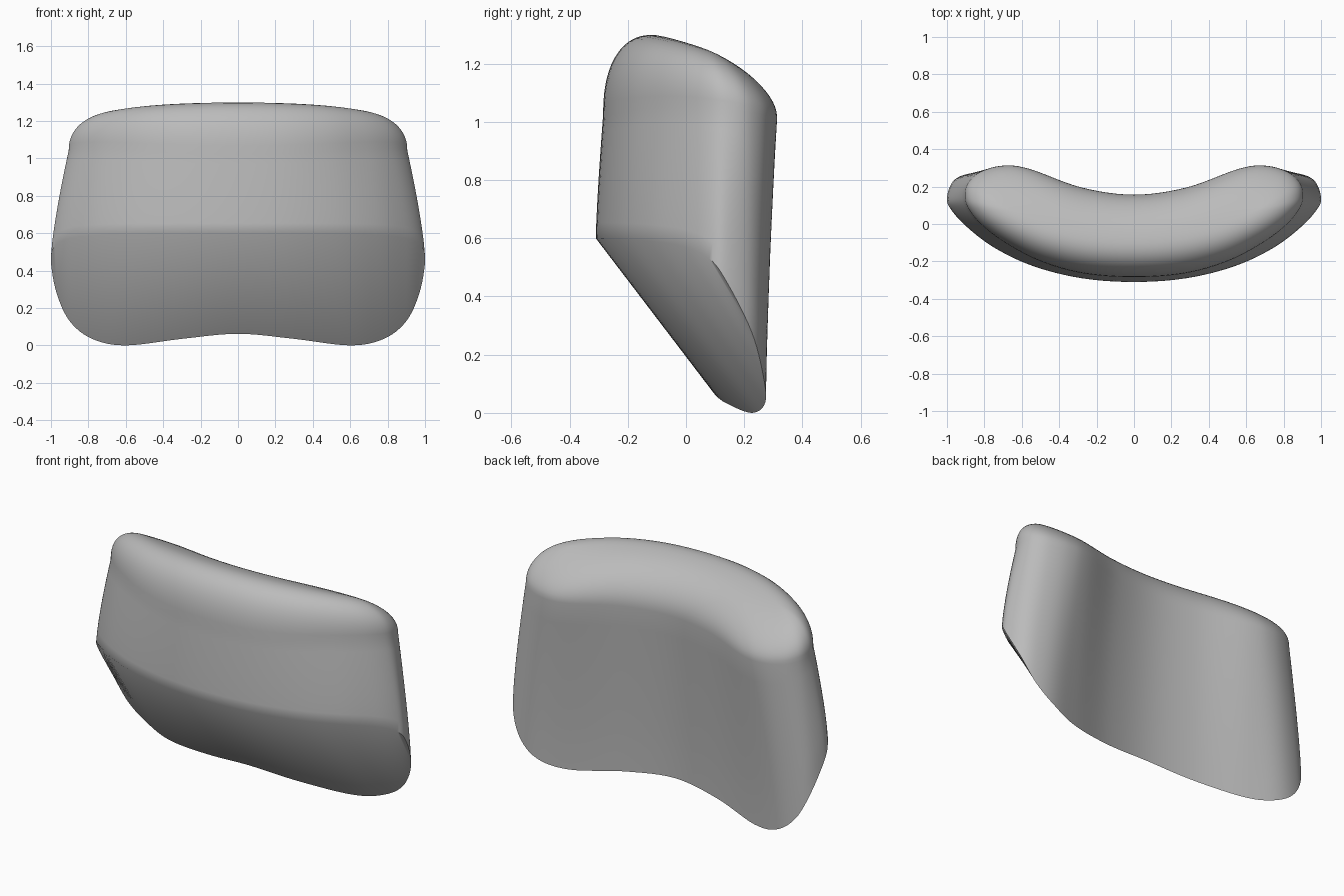
import bpy
import bmesh
import math
from mathutils import Vector

cube = bpy.data.objects.get("Cube")
if cube:
    bpy.data.objects.remove(cube, do_unlink=True)

# Half outlines, from front centre around the left end to back centre
LOWER_RIM = [(0, -.31, .6), (.28, -.29, .6), (.54, -.225, .597), (.75, -.125, .59),
             (.9, -.01, .572), (.98, .08, .53), (1, .14, .45), (.97, .225, .28),
             (.9, .265, .13), (.78, .272, .035), (.6, .225, 0), (.3, .135, .035),
             (0, .1, .062)]
SHOULDER = [(0, -.285), (.27, -.265), (.5, -.2), (.69, -.1), (.82, 0), (.89, .09),
            (.905, .16), (.885, .225), (.82, .28), (.7, .312), (.56, .295),
            (.28, .195), (0, .157)]
STEPS = 6        # smooth steps between outline points
WALL_ROWS = 8
CAP_ROWS = 14


def smooth_loop(half):
    """Mirror a half outline and round it with a closed Catmull-Rom spline."""
    pts = [Vector(p) for p in half]
    for p in half[-2:0:-1]:
        pts.append(Vector((-p[0], *p[1:])))
    n, out = len(pts), []
    for i in range(n):
        a, b, c, d = (pts[(i + k) % n] for k in (-1, 0, 1, 2))
        for s in range(STEPS):
            t = s / STEPS
            out.append(b + (c - a) * (t / 2)
                       + (a * 2 - b * 5 + c * 4 - d) * (t * t / 2)
                       + (b * 3 - a - c * 3 + d) * (t ** 3 / 2))
    return out


def crown(y):
    """Height of the crown, sloping down to the back."""
    d = y + .13
    return 1.305 - .2 * d - .4 * d * d


def edge_drop(y):
    """Depth of the rounded shoulder: deep in front, tight at the back."""
    return .22 - .3 * y


rim = smooth_loop(LOWER_RIM)
shoulder = smooth_loop([(x, y, crown(y) - edge_drop(y)) for x, y in SHOULDER])
count = len(rim)
half = count // 2
rings = []

# Walls, tapering from the slanted rim to the shoulder
for row in range(WALL_ROWS + 1):
    t = row / WALL_ROWS
    ring = []
    for a, b in zip(rim, shoulder):
        p = a.lerp(b, t)
        p.xy = a.xy.lerp(b.xy, t ** 1.3)
        ring.append(p)
    rings.append(ring)

# Rounded crown, closing onto a curved spine
for row in range(1, CAP_ROWS + 1):
    angle = row / CAP_ROWS * math.pi / 2
    r = max(math.cos(angle), 0) ** .85
    h = math.sin(angle) ** .85
    ring = []
    for i, edge in enumerate(shoulder):
        x = (edge.x + shoulder[(half - i) % count].x) * .36
        spine = Vector((x, .33 * x * x - .07))
        xy = spine.lerp(edge.xy, r)
        ring.append(Vector((*xy, crown(xy.y) - edge_drop(edge.y) * (1 - h))))
    rings.append(ring)
for i, p in enumerate(rings[-1]):
    p.z = (p.z + rings[-1][(half - i) % count].z) / 2

bm = bmesh.new()
verts = [[bm.verts.new(p) for p in ring] for ring in rings]
for low, high in zip(verts, verts[1:]):
    for i in range(count):
        j = (i + 1) % count
        bm.faces.new((low[i], low[j], high[j], high[i]))

# Slanted underside, ruled between the front and back rim
quarter = half // 2
for i in range(-quarter, quarter):
    corners = (verts[0][i], verts[0][(half - i) % count],
               verts[0][(half - i - 1) % count], verts[0][i + 1])
    bm.faces.new(list(dict.fromkeys(corners)))
bmesh.ops.remove_doubles(bm, verts=bm.verts, dist=.0005)
bmesh.ops.recalc_face_normals(bm, faces=bm.faces)

mesh = bpy.data.meshes.new("curved_pad")
bm.to_mesh(mesh)
bm.free()
pad = bpy.data.objects.new("curved_pad", mesh)
bpy.context.collection.objects.link(pad)

# Plain grey surface
grey = bpy.data.materials.new("plain_grey")
grey.use_nodes = True
colour = (.5, .5, .5, 1)
grey.diffuse_color = colour
grey.node_tree.nodes["Principled BSDF"].inputs["Base Color"].default_value = colour
mesh.materials.append(grey)

bpy.ops.object.select_all(action="DESELECT")
pad.select_set(True)
bpy.context.view_layer.objects.active = pad
bpy.ops.object.shade_smooth_by_angle(angle=math.radians(40))
